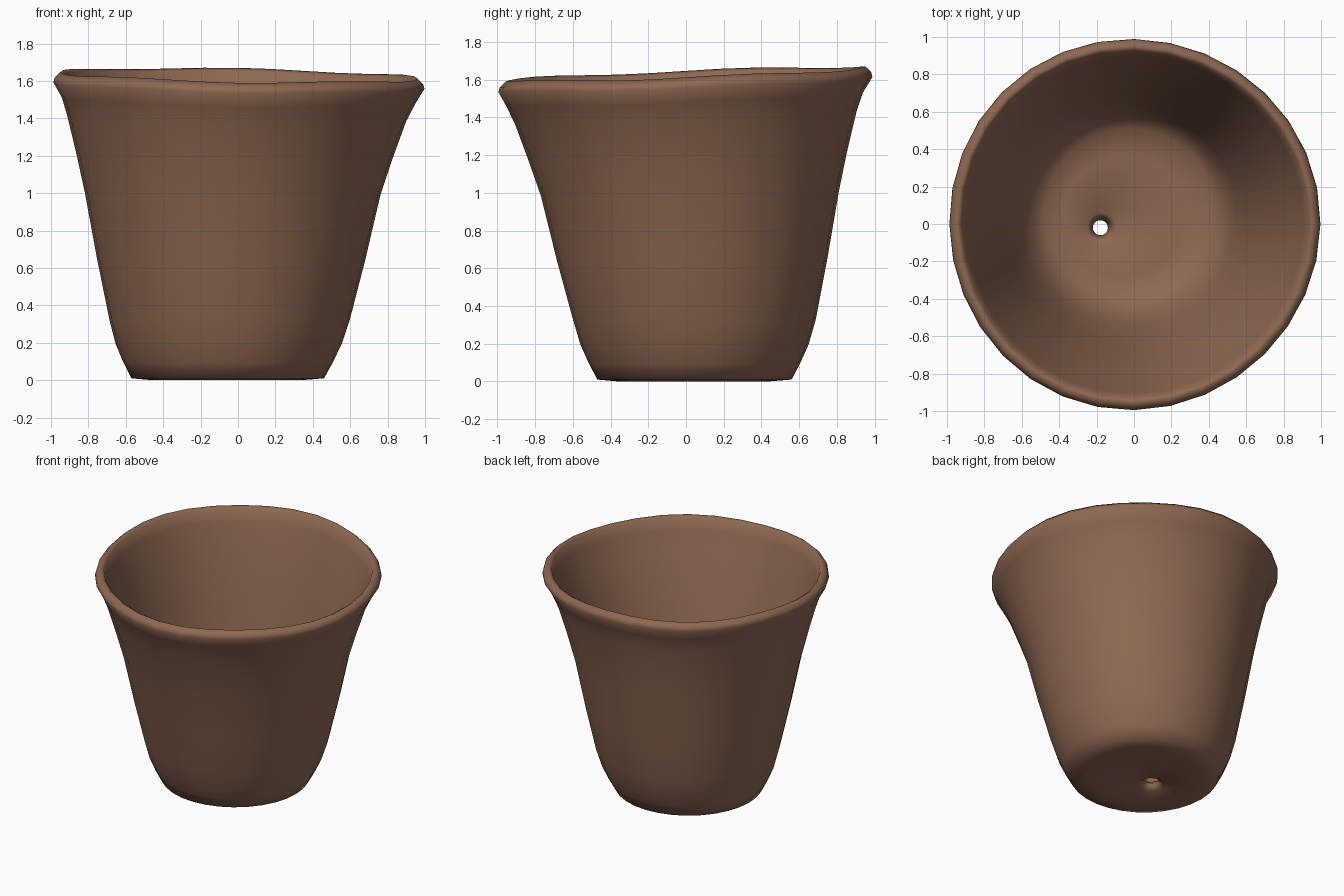
import bpy, bmesh
from math import sin, cos, tau

cube = bpy.data.objects.get("Cube")
if cube:
    bpy.data.objects.remove(cube, do_unlink=True)

SEGMENTS = 32

clay = bpy.data.materials.new("brown_clay")
clay.use_nodes = True
colour = (0.27, 0.14, 0.085, 1)
clay.diffuse_color = colour
clay.node_tree.nodes["Principled BSDF"].inputs["Base Color"].default_value = colour

# Closed wall section, from the drain hole under the base, up the outside,
# over the lip and down the inside: centre x, centre y, radius, height
section = [
    (-.18, -.02, .04, .05), (-.17, -.02, .09, .012), (-.06, .04, .40, .005),
    (-.055, .045, .515, .015), (-.053, .045, .56, .10), (-.05, .045, .605, .20),
    (-.045, .045, .643, .33), (-.037, .033, .717, .65), (-.03, .022, .79, 1.0),
    (-.02, .01, .845, 1.20), (-.01, 0, .905, 1.40), (0, -.005, .945, 1.50),
    (0, 0, .992, 1.58), (0, 0, .985, 1.605), (0, 0, .955, 1.635),
    (0, 0, .93, 1.62), (0, 0, .905, 1.54), (-.01, 0, .855, 1.40),
    (-.03, .02, .74, 1.0), (-.04, .035, .66, .65), (-.04, .045, .585, .33),
    (-.03, .055, .53, .18), (-.025, .055, .455, .10), (-.06, .04, .32, .085),
    (-.17, -.02, .08, .08),
]


def ring(bm, cx, cy, radius, height):
    """One hand-thrown ring: the rim tilts and wobbles, the base stays level."""
    lift = min(1, height / 1.6) ** 2
    verts = []
    for i in range(SEGMENTS):
        a = tau * i / SEGMENTS
        r = radius * (1 + .006 * lift * sin(3 * a + 1))
        x, y = cx + r * cos(a), cy + r * sin(a)
        tilt = .036 * y - .018 * x + .006 * sin(5 * a)
        verts.append(bm.verts.new((x, y, height + lift * tilt)))
    return verts


# Flower pot with flared lip and off-centre drain hole
bm = bmesh.new()
rings = [ring(bm, *row) for row in section]
for lower, upper in zip(rings, rings[1:] + rings[:1]):
    for i in range(SEGMENTS):
        j = (i + 1) % SEGMENTS
        bm.faces.new((lower[i], lower[j], upper[j], upper[i]))
bmesh.ops.recalc_face_normals(bm, faces=bm.faces)
low = min(v.co.z for v in bm.verts)
bmesh.ops.translate(bm, verts=bm.verts, vec=(0, 0, -low))
for face in bm.faces:
    face.smooth = True

mesh = bpy.data.meshes.new("flower_pot")
bm.to_mesh(mesh)
bm.free()
mesh.materials.append(clay)
pot = bpy.data.objects.new("flower_pot", mesh)
bpy.context.collection.objects.link(pot)
